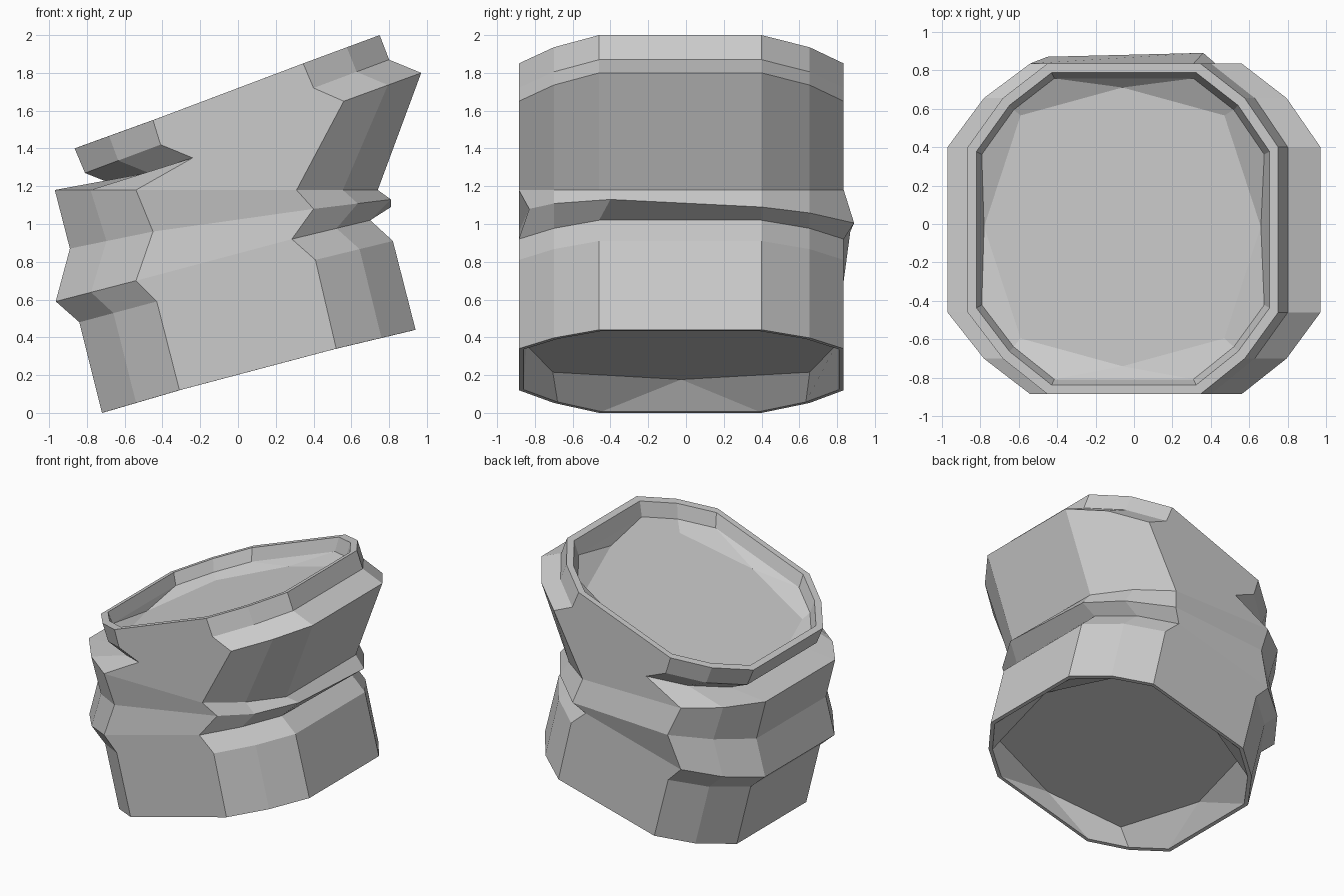
import bpy
import bmesh
from mathutils import Vector

default_cube = bpy.data.objects.get("Cube")
if default_cube:
    bpy.data.objects.remove(default_cube, do_unlink=True)

# One flat grey for the whole part
grey = bpy.data.materials.new("light_grey")
grey.use_nodes = True
colour = (0.6, 0.6, 0.6, 1)
grey.diffuse_color = colour
grey.node_tree.nodes["Principled BSDF"].inputs["Base Color"].default_value = colour

# Height profiles (x, z) of the ring ends and of the flat side panel edges
left_end = [(-.72, 0), (-.84, .48), (-.965, .59), (-.89, .87),
            (-.97, 1.18), (-.66, 1.21), (-.81, 1.27), (-.865, 1.4)]
left_side = [(-.31, .12), (-.43, .59), (-.54, .7), (-.45, .96),
             (-.54, 1.18), (-.24, 1.35), (-.41, 1.42), (-.45, 1.55)]
right_side = [(.52, .34), (.41, .81), (.285, .92), (.4, 1.08),
              (.31, 1.18), (.56, 1.65), (.4, 1.72), (.345, 1.85)]
right_end = [(.94, .44), (.82, .91), (.7, 1.02), (.81, 1.13),
             (.74, 1.18), (.97, 1.8), (.8, 1.87), (.75, 2)]
FRONT = (-.46, -.7, -.885)   # depth at end, chamfer and side
BACK = (.4, .655, .835)
DENTED = 3


def section(level):
    """Twelve points running round the tube at one profile level."""
    le, ls, rs, re = (Vector(p[level]) for p in
                      (left_end, left_side, right_side, right_end))
    lm, rm = le.lerp(ls, .44), re.lerp(rs, .43)
    columns = [le, lm, ls, rs, rm, re]
    front = [Vector((c.x, FRONT[i], c.y)) for c, i in zip(columns, (0, 1, 2, 2, 1, 0))]
    back = [Vector((c.x, BACK[i], c.y)) for c, i in zip(columns, (0, 1, 2, 2, 1, 0))]
    if level == DENTED:
        # crease pushed in on the front and out on the back
        front[3].y += .055
        front[5].y += .06
        back[2].y += .035
        back[3] += Vector((-.04, .055, -.075))
        back[4].z -= .05
        back[5].z -= .04
    return front + back[::-1]


def inset(points, factor, drop=0):
    """Scale a section about its middle and lower it."""
    middle = sum(points, Vector()) / len(points)
    return [middle + (p - middle) * factor - Vector((0, 0, drop)) for p in points]


def octagon(centre, axis, corner, slope):
    """Tilted eight-sided panel edge, doubled up to match twelve points."""
    ends, corners = Vector(axis), Vector(corner)
    front = [(-ends.x, 0), (-corners.x, -corners.y), (0, -ends.y),
             (0, -ends.y), (corners.x, -corners.y), (ends.x, 0)]
    outline = front + [(x, -y) for x, y in reversed(front)]
    return [Vector(centre) + Vector((x, y, x * slope)) for x, y in outline]


body = [section(level) for level in range(len(left_end))]
bottom, top = body[0], body[-1]

# Recessed underside, crumpled wall, rim, then recessed top panel
loops = [octagon((.09, -.025, .36), (.71, .82), (.56, .68), .258),
         inset(bottom, .97)]
loops += body
loops += [inset(top, .945), inset(top, .91, .1),
          octagon((-.06, -.015, 1.54), (.72, .725), (.53, .58), .37)]

bm = bmesh.new()
rings = [[bm.verts.new(p) for p in loop] for loop in loops]
for lower, upper in zip(rings, rings[1:]):
    for i in range(len(lower)):
        j = (i + 1) % len(lower)
        bm.faces.new((lower[i], lower[j], upper[j], upper[i]))
bm.faces.new(rings[0])
bm.faces.new(rings[-1])
bmesh.ops.remove_doubles(bm, verts=bm.verts, dist=.0005)
bmesh.ops.recalc_face_normals(bm, faces=bm.faces)

mesh = bpy.data.meshes.new("crumpled_tube")
bm.to_mesh(mesh)
bm.free()
mesh.materials.append(grey)
tube = bpy.data.objects.new("crumpled_tube", mesh)
bpy.context.collection.objects.link(tube)
